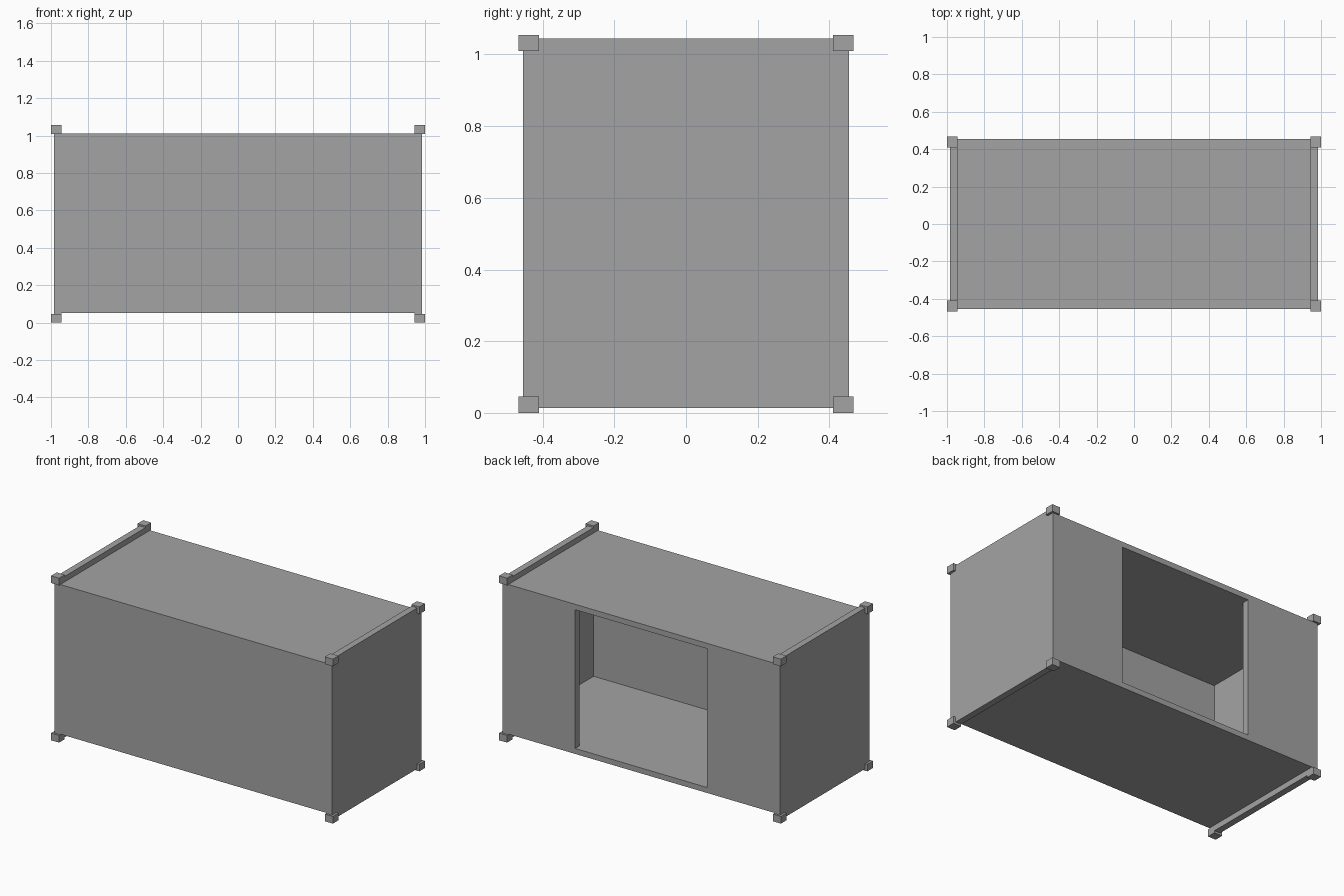
import bpy
import bmesh
from mathutils import Vector

old = bpy.data.objects.get("Cube")
if old:
    bpy.data.objects.remove(old, do_unlink=True)

grey = bpy.data.materials.new("plain grey")
grey.use_nodes = True
colour = (0.37, 0.37, 0.37, 1)
grey.diffuse_color = colour
grey.node_tree.nodes["Principled BSDF"].inputs["Base Color"].default_value = colour


def make_object(name, bm):
    bmesh.ops.recalc_face_normals(bm, faces=bm.faces)
    mesh = bpy.data.meshes.new(name)
    bm.to_mesh(mesh)
    bm.free()
    mesh.materials.append(grey)
    obj = bpy.data.objects.new(name, mesh)
    bpy.context.scene.collection.objects.link(obj)
    return obj


def prism(name, points, direction):
    """Extrude a closed outline along a direction."""
    bm = bmesh.new()
    face = bm.faces.new([bm.verts.new(p) for p in points])
    out = bmesh.ops.extrude_face_region(bm, geom=[face], use_keep_orig=True)
    moved = [g for g in out["geom"] if isinstance(g, bmesh.types.BMVert)]
    bmesh.ops.translate(bm, verts=moved, vec=Vector(direction))
    return make_object(name, bm)


half_x, half_y = 0.985, 0.455
rail_x = 0.943
low, high = 0.05, 1.01
rail_low, rail_high = 0.013, 1.045

# Body with raised and lowered end rails, as one H-shaped profile
half = [(rail_x, low), (rail_x, rail_low), (half_x, rail_low),
        (half_x, rail_high), (rail_x, rail_high), (rail_x, high)]
outline = half + [(-x, z) for x, z in reversed(half)]
body = prism("container_body", [(x, -half_y, z) for x, z in outline],
             (0, 2 * half_y, 0))

# Hollow room and wide rear doorway, cut with one T-shaped prism
room_x, room_front, room_back, door_x = 0.95, -0.42, 0.41, 0.468
floor_z, ceiling_z = 0.085, 0.975
half = [(room_x, room_front), (room_x, room_back), (door_x, room_back), (door_x, 0.6)]
outline = half + [(-x, y) for x, y in reversed(half)]
cutter = prism("room_cutter", [(x, y, floor_z) for x, y in outline],
               (0, 0, ceiling_z - floor_z))
cutter.hide_render = True

cut = body.modifiers.new("room", "BOOLEAN")
cut.operation = "DIFFERENCE"
cut.solver = "EXACT"
cut.object = cutter
bpy.context.view_layer.objects.active = body
bpy.ops.object.modifier_apply(modifier=cut.name)
bpy.data.objects.remove(cutter, do_unlink=True)

# Corner fittings
block = Vector((0.057, 0.057, 0.046))
for level, z in (("bottom", 0.023), ("top", 1.032)):
    for depth, sy in (("front", -1), ("back", 1)):
        for side, sx in (("left", 1), ("right", -1)):
            bm = bmesh.new()
            bmesh.ops.create_cube(bm, size=1)
            bmesh.ops.scale(bm, verts=bm.verts, vec=block)
            bmesh.ops.translate(bm, verts=bm.verts,
                                vec=(sx * 0.9715, sy * 0.4385, z))
            make_object(f"corner_{level}_{depth}_{side}", bm)
